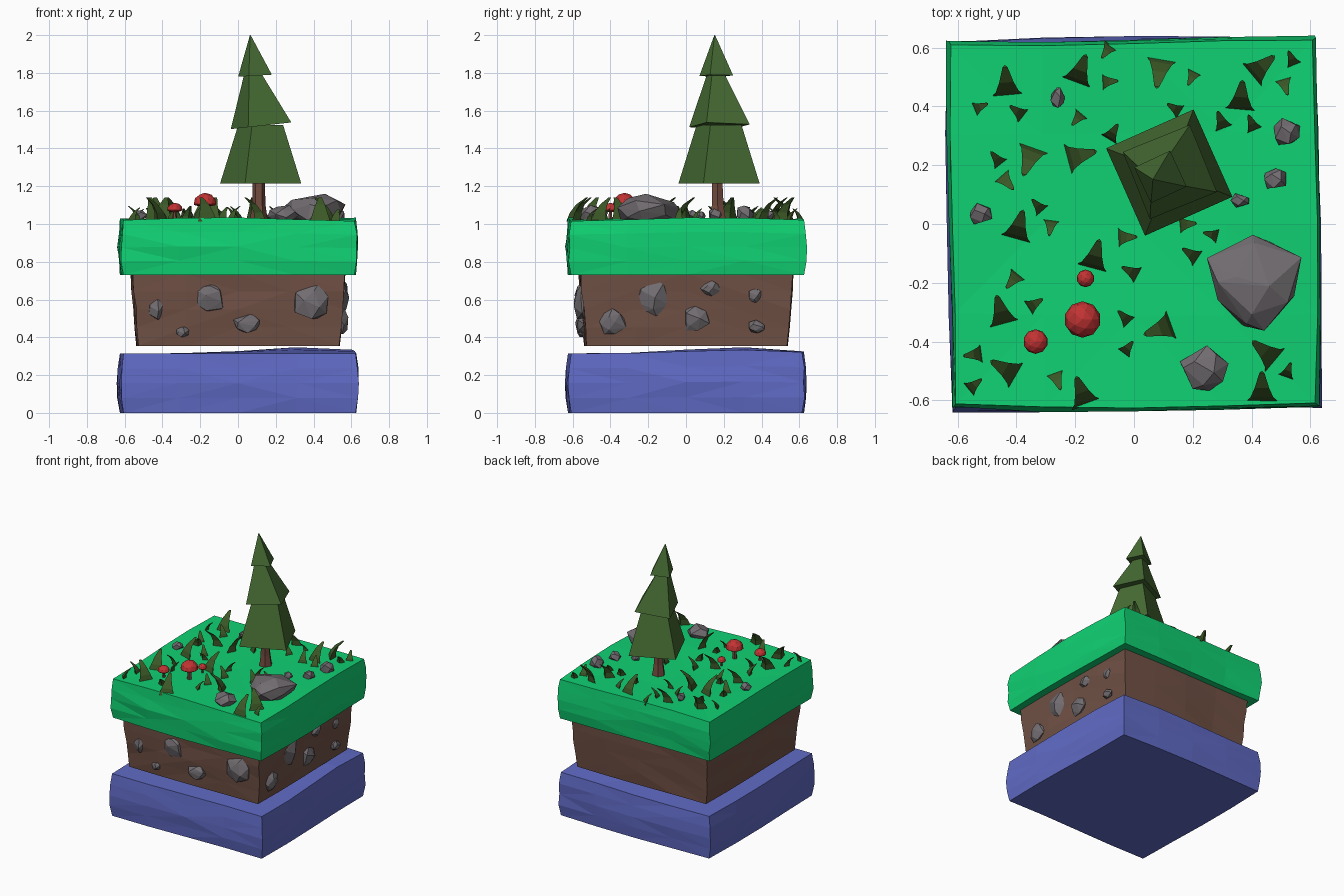
import bpy, bmesh, math, random
from mathutils import Vector

if "Cube" in bpy.data.objects:
    bpy.data.objects.remove(bpy.data.objects["Cube"])

random.seed(7)


def material(name, rgb):
    m = bpy.data.materials.new(name)
    m.diffuse_color = (*rgb, 1)
    m.use_nodes = True
    m.node_tree.nodes["Principled BSDF"].inputs["Base Color"].default_value = m.diffuse_color
    return m


WATER = material("water blue", (0.117, 0.145, 0.56))
SOIL = material("soil brown", (0.165, 0.083, 0.06))
TURF = material("turf green", (0.005, 0.64, 0.17))
STONE = material("stone grey", (0.165, 0.15, 0.162))
PINE = material("pine green", (0.062, 0.15, 0.034))
BLADE = material("blade green", (0.045, 0.10, 0.02))
BARK = material("bark brown", (0.17, 0.07, 0.048))
RED = material("mushroom red", (0.54, 0.033, 0.033))


def finish(bm, name, mat):
    bmesh.ops.recalc_face_normals(bm, faces=bm.faces)
    me = bpy.data.meshes.new(name)
    bm.to_mesh(me)
    bm.free()
    me.materials.append(mat)
    ob = bpy.data.objects.new(name, me)
    bpy.context.collection.objects.link(ob)
    return ob


def slab(name, mat, half, z0, top, taper=0.0, wave=0.01, bulge=0.012, phase=0.0):
    """Wobbly square block; top(x, y) gives the height of its upper surface."""
    bm = bmesh.new()
    bmesh.ops.create_cube(bm, size=2)
    bmesh.ops.subdivide_edges(bm, edges=bm.edges[:], cuts=3, use_grid_fill=True)
    for v in bm.verts:
        u = v.co.copy()
        h = half + taper * u.z + bulge * (1 - u.z ** 2)
        x = u.x * (h + wave * math.cos(2.2 * u.y + phase + u.x))
        y = u.y * (h + wave * math.cos(2.2 * u.x + phase * 2 - u.y))
        if abs(u.z) < 0.9:                       # uneven facets on the sides
            x += random.uniform(-0.006, 0.006)
            y += random.uniform(-0.006, 0.006)
        v.co = (x, y, z0 + (top(x, y) - z0) * (u.z + 1) / 2)
    bmesh.ops.triangulate(bm, faces=bm.faces[:])
    return finish(bm, name, mat)


def loft(bm, rings):
    """Skin equal-sized rings of points and cap both ends."""
    rows = [[bm.verts.new(p) for p in r] for r in rings]
    n = len(rows[0])
    for a, b in zip(rows, rows[1:]):
        for i in range(n):
            j = (i + 1) % n
            bm.faces.new((a[i], a[j], b[j], b[i]))
    bm.faces.new(rows[0][::-1])
    bm.faces.new(rows[-1])


def ring(x, y, z, r, n, deg=0.0, tilt=0.0):
    pts = []
    for i in range(n):
        a = math.radians(deg) + math.tau * i / n
        dx = r * math.cos(a)
        pts.append((x + dx, y + r * math.sin(a), z + tilt * dx))
    return pts


def rock(name, centre, size, taper=0.0, n=17):
    """Faceted stone: hull of jittered points fitted to half-sizes."""
    pts = []
    for i in range(n):
        z = 1 - 2 * (i + 0.5) / n
        a = 2.4 * i + random.uniform(-0.35, 0.35)
        r = math.sqrt(1 - z * z)
        p = Vector((r * math.cos(a), r * math.sin(a), z))
        pts.append(p * random.uniform(0.85, 1.1))
    for k in range(3):
        lo, hi = min(p[k] for p in pts), max(p[k] for p in pts)
        for p in pts:
            p[k] = 2 * (p[k] - lo) / (hi - lo) - 1
    bm = bmesh.new()
    for p in pts:
        p.x *= 1 + taper * min(p.y, 0.3)
        bm.verts.new([c + q * s for c, q, s in zip(centre, p, size)])
    out = bmesh.ops.convex_hull(bm, input=bm.verts[:])
    bmesh.ops.delete(bm, geom=[v for v in bm.verts if not v.link_faces], context='VERTS')
    return finish(bm, name, STONE)


# Three stacked ground layers
def water_top(x, y):
    return 0.315 + 0.034 * math.exp(-((x - 0.35) ** 2 + (y - 0.25) ** 2) / 0.12)


def turf_top(x, y):
    return 1.025 + 0.01 * math.cos(4 * x + 0.4) * math.cos(4 * y + 2.6)


slab("water_layer", WATER, 0.616, 0.0, water_top, phase=0.3)
slab("soil_layer", SOIL, 0.548, 0.355, lambda x, y: 0.74, taper=0.015, wave=0.006, bulge=0.0)
slab("turf_layer", TURF, 0.616, 0.73, turf_top, phase=-0.4)

# Pine tree: trunk and three square tiers
bm = bmesh.new()
loft(bm, [ring(0.11, 0.17, 1.0, 0.05, 6), ring(0.11, 0.168, 1.1, 0.036, 6),
          ring(0.11, 0.165, 1.24, 0.031, 6)])
finish(bm, "trunk", BARK)
TIERS = [((0.12, 0.175, 1.215, 0.23, 4, 69), (0.12, 0.175, 1.525, 0.127, 4, 69)),
         ((0.122, 0.177, 1.52, 0.174, 4, 67, 0.11), (0.08, 0.158, 1.79, 0.052, 4, 67)),
         ((0.09, 0.16, 1.785, 0.095, 4, 70, 0.06), (0.065, 0.152, 2.0, 0.002, 4, 70))]
for i, (low, high) in enumerate(TIERS):
    bm = bmesh.new()
    loft(bm, [ring(*low), ring(*high)])
    finish(bm, f"pine_tier_{i + 1}", PINE)

# Mushrooms: x, y, cap radius, cap base height, cap top height
for i, (x, y, r, zb, zt) in enumerate([(-0.175, -0.325, 0.062, 1.105, 1.165),
                                       (-0.335, -0.40, 0.042, 1.075, 1.112),
                                       (-0.165, -0.185, 0.03, 1.06, 1.09)]):
    bm = bmesh.new()
    bmesh.ops.create_icosphere(bm, subdivisions=2, radius=1)
    for v in bm.verts:
        c = v.co
        v.co = (x + c.x * r, y + c.y * r, zb + (c.z * (zt - zb) if c.z > 0 else c.z * 0.012))
    finish(bm, f"mushroom_cap_{i + 1}", RED)
    bm = bmesh.new()
    loft(bm, [ring(x, y, 1.0, r * 0.3, 6), ring(x, y, zb + 0.005, r * 0.22, 6)])
    finish(bm, f"mushroom_stem_{i + 1}", BARK)

# Stones lying on the turf
rock("boulder", (0.412, -0.2, 1.075), (0.152, 0.163, 0.085), taper=0.45, n=26)
rock("medium_stone", (0.24, -0.49, 1.05), (0.077, 0.077, 0.05), taper=0.3)
for i, (x, y, sx, sy, h) in enumerate([(0.52, 0.315, 0.044, 0.046, 0.045),
                                       (0.48, 0.155, 0.037, 0.034, 0.035),
                                       (0.36, 0.08, 0.032, 0.024, 0.025),
                                       (-0.26, 0.43, 0.024, 0.035, 0.03),
                                       (-0.52, 0.035, 0.038, 0.036, 0.03)]):
    rock(f"small_stone_{i + 1}", (x, y, 1.03 + h * 0.5), (sx, sy, h), n=13)

# Stones set in the front and right soil faces: along, height, half-sizes
FRONT = [(-0.43, 0.55, 0.042, 0.062), (-0.16, 0.61, 0.08, 0.077), (-0.295, 0.43, 0.035, 0.028),
         (0.045, 0.475, 0.07, 0.052), (0.385, 0.59, 0.092, 0.093)]
RIGHT = [(-0.39, 0.485, 0.073, 0.068), (-0.175, 0.61, 0.09, 0.097), (0.06, 0.50, 0.065, 0.065),
         (0.125, 0.66, 0.063, 0.042), (0.365, 0.62, 0.032, 0.035), (0.375, 0.457, 0.042, 0.035)]
for i, (a, z, s, h) in enumerate(FRONT):
    rock(f"front_soil_stone_{i + 1}", (a, -0.547, z), (s, 0.015 + s * 0.35, h))
for i, (a, z, s, h) in enumerate(RIGHT):
    rock(f"right_soil_stone_{i + 1}", (0.547, a, z), (0.015 + s * 0.3, s, h))

# Grass blades: x, y, leaning direction
BIG = [(-0.435, 0.49, 95), (-0.18, 0.53, 70), (0.085, 0.51, -100), (0.44, 0.54, 40),
       (0.365, 0.44, 85), (-0.36, 0.21, -110), (-0.175, 0.235, 15), (-0.39, 0.0, 75),
       (-0.13, -0.1, 75), (-0.455, -0.29, 105), (0.08, -0.36, 200), (0.44, -0.43, 140),
       (-0.445, -0.49, 150), (-0.18, -0.565, 110), (0.435, -0.55, 90)]
SMALL = [(-0.095, 0.585), (-0.08, 0.485), (0.195, 0.495), (0.535, 0.565), (0.515, 0.465),
         (-0.52, 0.4), (-0.4, 0.385), (-0.195, 0.355), (-0.07, 0.315), (0.135, 0.395),
         (0.295, 0.355), (0.4, 0.345), (-0.47, 0.225), (-0.43, 0.14), (-0.33, 0.065),
         (-0.285, -0.015), (-0.02, -0.045), (-0.015, -0.16), (0.19, -0.1), (0.26, -0.035),
         (0.185, 0.0), (-0.415, -0.195), (-0.335, -0.27), (-0.035, -0.315), (-0.02, -0.42),
         (-0.55, -0.445), (-0.54, -0.545), (-0.26, -0.535), (0.525, -0.495)]


def blade(bm, x, y, deg, size):
    """Curved three-sided horn leaning towards deg."""
    a = math.radians(deg)
    d, s = Vector((math.cos(a), math.sin(a), 0)), Vector((-math.sin(a), math.cos(a), 0))
    rings = []
    for lean, z, w in [(-0.5, 0, 0.5), (-0.36, 0.45, 0.36), (-0.08, 0.85, 0.23), (0.4, 1.2, 0.08)]:
        c = Vector((x, y, 1.012 + z * size)) + d * lean * size
        rings.append([c - s * w * size, c + d * w * 0.9 * size, c + s * w * size])
    loft(bm, rings)


bm = bmesh.new()
for x, y, deg in BIG:
    blade(bm, x, y, deg, 0.108)
finish(bm, "tall_grass_blades", BLADE)
bm = bmesh.new()
for x, y in SMALL:
    blade(bm, x, y, random.uniform(0, 360), random.uniform(0.055, 0.07))
finish(bm, "short_grass_blades", BLADE)
